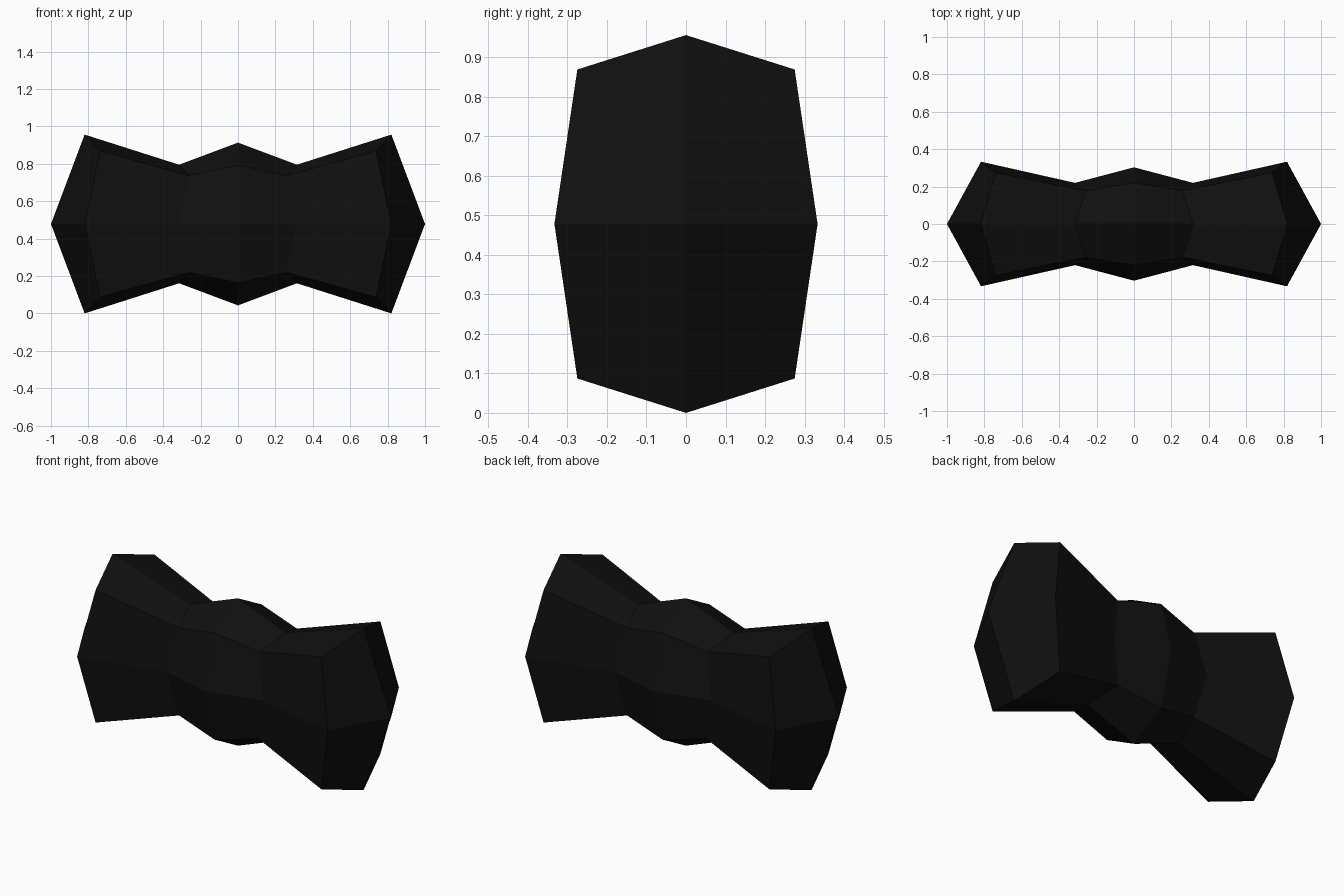
import bpy, bmesh

if "Cube" in bpy.data.objects:
    bpy.data.objects.remove(bpy.data.objects["Cube"])

MID_Z = 0.478

black = bpy.data.materials.new("black fabric")
black.diffuse_color = (0.005, 0.005, 0.005, 1)
black.use_nodes = True
black.node_tree.nodes["Principled BSDF"].inputs["Base Color"].default_value = black.diffuse_color

# Each ring: x, half height at top point, (x, y, half height) of corner, x and y of side point
STATIONS = [
    # top (x, h)     corner (x, y, h)       side (x, y)
    ((0.0, 0.435), (0.0, 0.22, 0.315), (0.0, 0.303)),          # knot middle
    ((0.315, 0.317), (0.26, 0.178, 0.258), (0.315, 0.22)),     # knot edge
    ((0.82, 0.478), (0.738, 0.275, 0.391), (0.818, 0.333)),    # wing rim
]


def ring(bm, station, side):
    """Eight points around the x axis, starting at the top."""
    (tx, th), (cx, cy, ch), (sx, sy) = station
    pts = [(tx, 0, th), (cx, cy, ch), (sx, sy, 0), (cx, cy, -ch),
           (tx, 0, -th), (cx, -cy, -ch), (sx, -sy, 0), (cx, -cy, ch)]
    return [bm.verts.new((side * x, y, MID_Z + z)) for x, y, z in pts]


bm = bmesh.new()

# Rings from the left wing, across the knot, to the right wing
rings = [ring(bm, s, -1) for s in reversed(STATIONS[1:])]
rings += [ring(bm, s, 1) for s in STATIONS]
for a, b in zip(rings, rings[1:]):
    for i in range(8):
        j = (i + 1) % 8
        bm.faces.new((a[i], a[j], b[j], b[i]))

# Pointed wing ends: four quads meeting at a tip
for r, x in ((rings[0], -1), (rings[-1], 1)):
    tip = bm.verts.new((x, 0, MID_Z))
    for i in range(0, 8, 2):
        bm.faces.new((r[i], r[i + 1], r[(i + 2) % 8], tip))

bmesh.ops.recalc_face_normals(bm, faces=bm.faces)
mesh = bpy.data.meshes.new("bow_tie")
bm.to_mesh(mesh)
bm.free()
mesh.materials.append(black)
bow = bpy.data.objects.new("bow_tie", mesh)
bpy.context.collection.objects.link(bow)
